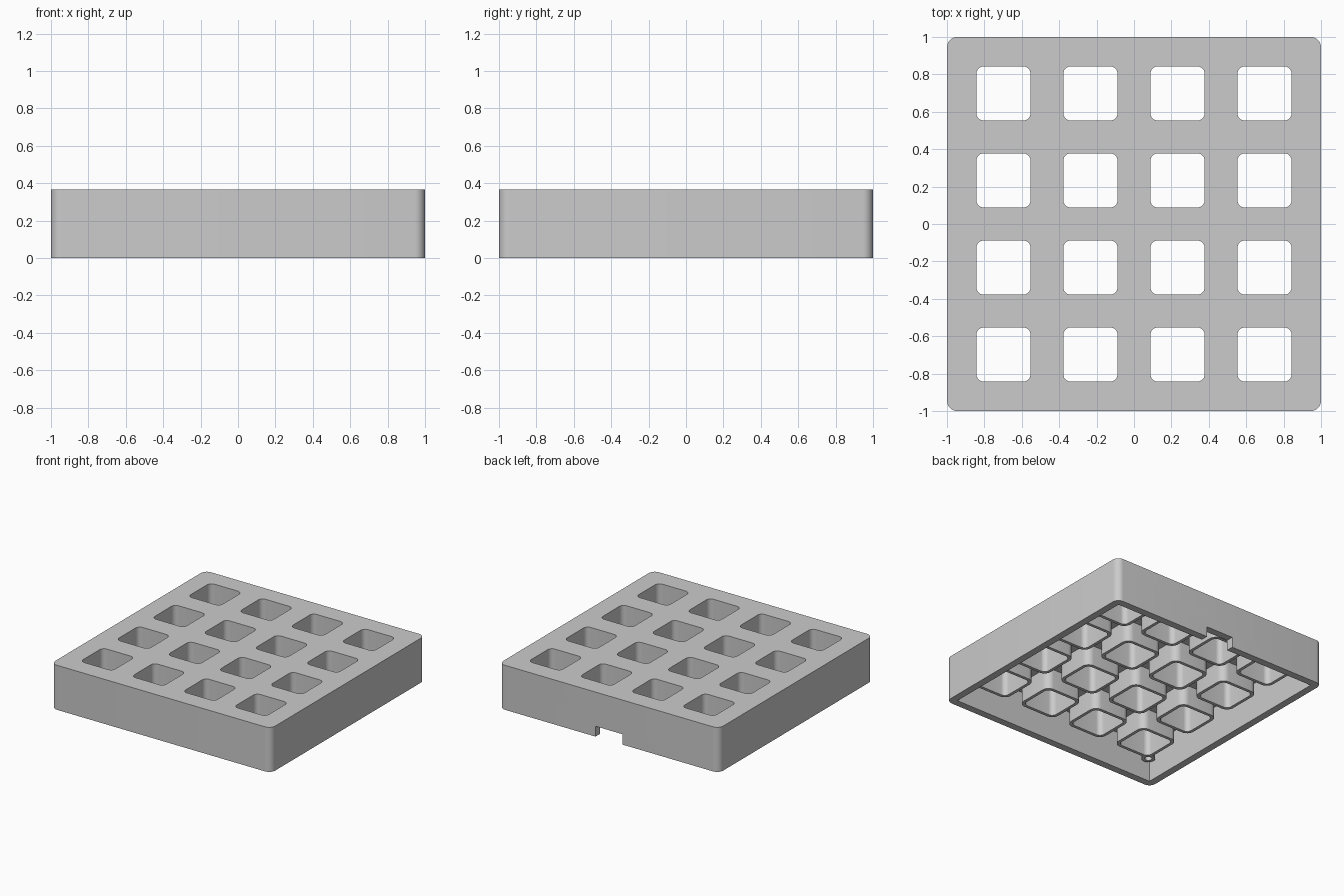
import bpy, bmesh, math

if "Cube" in bpy.data.objects:
    bpy.data.objects.remove(bpy.data.objects["Cube"])

HEIGHT = 0.366      # overall height
CEILING = 0.306     # underside of the top plate
WALL = 0.06         # side wall thickness
TUBE_Z = 0.137      # lower end of key tubes and posts
KEYS = [-0.698, -0.233, 0.233, 0.698]
POST = 0.87

grey = bpy.data.materials.new("light_grey")
grey.diffuse_color = (0.6, 0.6, 0.6, 1)
grey.use_nodes = True
grey.node_tree.nodes["Principled BSDF"].inputs["Base Color"].default_value = grey.diffuse_color


def rounded(cx, cy, hx, hy, r, seg=8):
    """Outline of a rounded rectangle, counter-clockwise."""
    if r == 0:
        return [(cx + hx, cy + hy), (cx - hx, cy + hy), (cx - hx, cy - hy), (cx + hx, cy - hy)]
    pts = []
    for k, (sx, sy) in enumerate([(1, 1), (-1, 1), (-1, -1), (1, -1)]):
        for i in range(seg + 1):
            a = math.pi / 2 * (k + i / seg)
            pts.append((cx + sx * (hx - r) + r * math.cos(a),
                        cy + sy * (hy - r) + r * math.sin(a)))
    return pts


def circle(cx, cy, r, n=24):
    return [(cx + r * math.cos(2 * math.pi * i / n),
             cy + r * math.sin(2 * math.pi * i / n)) for i in range(n)]


def prisms(name, outlines, z0, z1):
    """One object made of straight prisms over the given outlines."""
    bm = bmesh.new()
    for pts in outlines:
        low = [bm.verts.new((x, y, z0)) for x, y in pts]
        top = [bm.verts.new((x, y, z1)) for x, y in pts]
        bm.faces.new(low[::-1])
        bm.faces.new(top)
        n = len(pts)
        for i in range(n):
            j = (i + 1) % n
            bm.faces.new((low[i], low[j], top[j], top[i]))
    me = bpy.data.meshes.new(name)
    bm.to_mesh(me)
    bm.free()
    ob = bpy.data.objects.new(name, me)
    bpy.context.collection.objects.link(ob)
    me.materials.append(grey)
    return ob


def combine(body, tool, operation):
    """Apply a boolean and discard the tool."""
    mod = body.modifiers.new("bool", "BOOLEAN")
    mod.operation = operation
    mod.solver = "EXACT"
    mod.object = tool
    bpy.context.view_layer.objects.active = body
    bpy.ops.object.modifier_apply(modifier=mod.name)
    bpy.data.objects.remove(tool)


cells = [(x, y) for x in KEYS for y in KEYS]
corners = [(x, y) for x in (-POST, POST) for y in (-POST, POST)]

# Hollow shell, open underneath
body = prisms("keypad_cover", [rounded(0, 0, 1, 1, 0.055)], 0, HEIGHT)
inner = 1 - WALL
combine(body, prisms("cavity", [rounded(0, 0, inner, inner, 0)], -0.1, CEILING), "DIFFERENCE")

# Cable notch in the back wall
combine(body, prisms("cable_notch", [rounded(0, 1, 0.123, 0.1, 0)], -0.1, 0.085), "DIFFERENCE")

# Key tubes and corner screw posts, sunk into the top plate
combine(body, prisms("key_tubes", [rounded(x, y, 0.17, 0.17, 0.06) for x, y in cells],
                     TUBE_Z, CEILING + 0.02), "UNION")
combine(body, prisms("screw_posts", [circle(x, y, 0.052) for x, y in corners],
                     TUBE_Z + 0.002, CEILING + 0.03), "UNION")

# Key openings right through, and blind screw holes
combine(body, prisms("screw_holes", [circle(x, y, 0.027) for x, y in corners],
                     0.05, CEILING), "DIFFERENCE")
combine(body, prisms("key_openings", [rounded(x, y, 0.145, 0.145, 0.04) for x, y in cells],
                     0.05, HEIGHT + 0.1), "DIFFERENCE")

# Smooth rounded corners, crisp edges
bpy.ops.object.select_all(action="DESELECT")
body.select_set(True)
bpy.context.view_layer.objects.active = body
bpy.ops.object.shade_smooth_by_angle(angle=math.radians(30))
